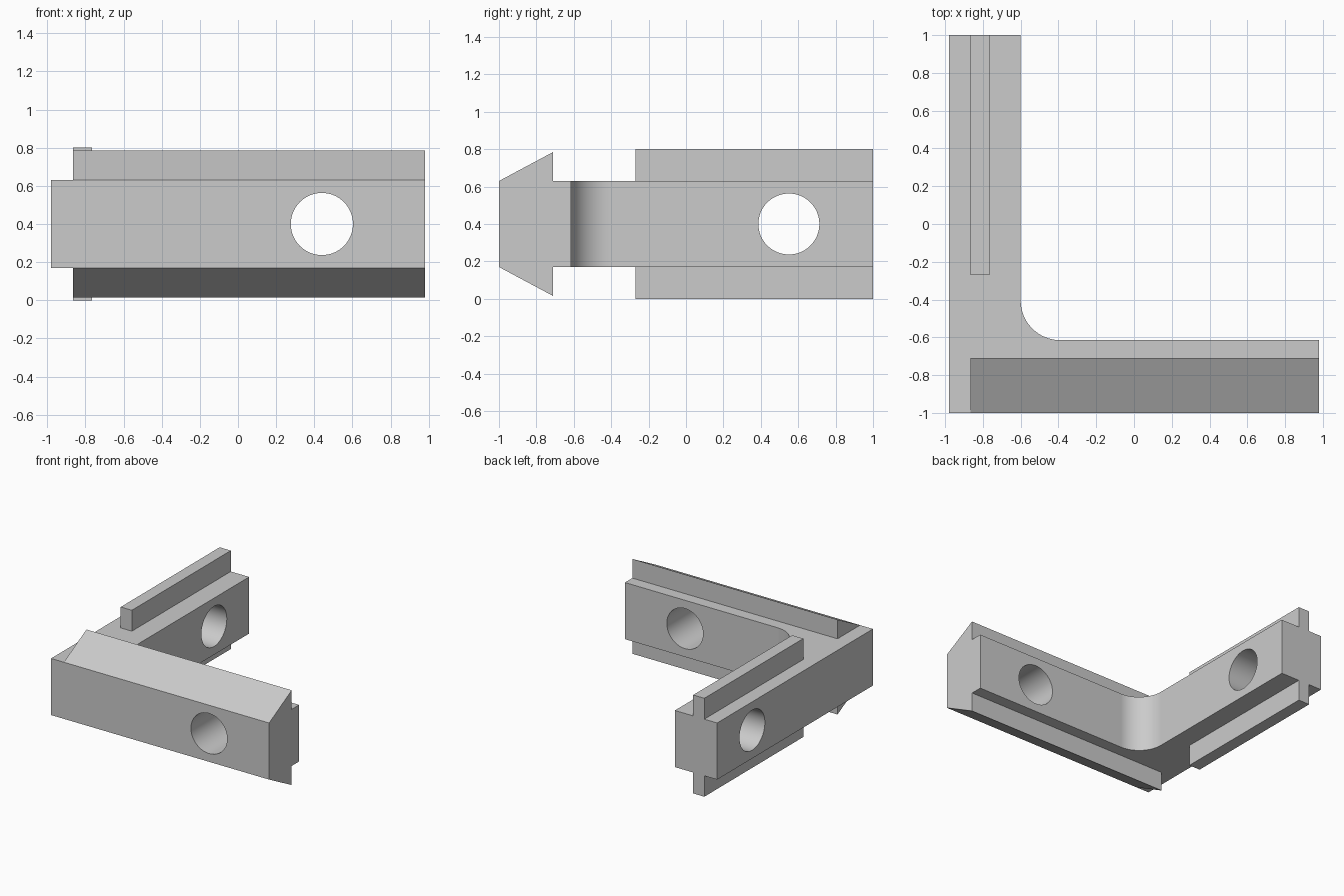
import bpy, bmesh, math
from mathutils import Matrix, Vector

cube = bpy.data.objects.get("Cube")
if cube:
    bpy.data.objects.remove(cube, do_unlink=True)

grey = bpy.data.materials.new("plain grey")
grey.use_nodes = True
colour = (0.6, 0.6, 0.6, 1)
grey.diffuse_color = colour
grey.node_tree.nodes["Principled BSDF"].inputs["Base Color"].default_value = colour

LOW, HIGH, MID = 0.17, 0.63, 0.40      # body bottom, top and mid height
SIDE, BACK = 0.98, 1.0                 # half width and half depth


def prism(name, outline, sweep):
    """Extrude a closed outline of 3D points along a vector."""
    bm = bmesh.new()
    face = bm.faces.new([bm.verts.new(p) for p in outline])
    extruded = bmesh.ops.extrude_face_region(bm, geom=[face], use_keep_orig=True)["geom"]
    moved = [v for v in extruded if isinstance(v, bmesh.types.BMVert)]
    bmesh.ops.translate(bm, verts=moved, vec=Vector(sweep))
    bmesh.ops.recalc_face_normals(bm, faces=bm.faces)
    mesh = bpy.data.meshes.new(name)
    bm.to_mesh(mesh)
    bm.free()
    mesh.materials.append(grey)
    obj = bpy.data.objects.new(name, mesh)
    bpy.context.collection.objects.link(obj)
    return obj


def drill(obj, centre, axis):
    """Cut a round through hole along the given axis."""
    bpy.ops.mesh.primitive_cylinder_add(vertices=64, radius=0.163, depth=1, location=centre,
                                        rotation=Vector(axis).to_track_quat("Z", "Y").to_euler())
    cutter = bpy.context.object
    cutter.hide_render = True
    cutter.data.materials.append(grey)
    mod = obj.modifiers.new("hole", "BOOLEAN")
    mod.operation = "DIFFERENCE"
    mod.solver = "EXACT"
    mod.object = cutter
    bpy.context.view_layer.objects.active = obj
    bpy.ops.object.modifier_apply(modifier=mod.name)
    bpy.data.objects.remove(cutter, do_unlink=True)


# L-shaped body with a rounded inner corner
inner_x, inner_y, radius, steps = -0.60, -0.615, 0.21, 24
outline = [(-SIDE, BACK), (-SIDE, -BACK), (SIDE, -BACK), (SIDE, inner_y)]
for i in range(steps + 1):
    a = math.radians(270) - math.pi / 2 * i / steps
    outline.append((inner_x + radius + radius * math.cos(a),
                    inner_y + radius + radius * math.sin(a)))
outline.append((inner_x, BACK))
body = prism("corner_body", [(x, y, LOW) for x, y in outline], (0, 0, HIGH - LOW))

# One hole through each arm
drill(body, (0.44, -0.81, MID), (0, 1, 0))
drill(body, (-0.79, 0.55, MID), (1, 0, 0))

bpy.ops.object.select_all(action="DESELECT")
body.select_set(True)
bpy.context.view_layer.objects.active = body
bpy.ops.object.shade_smooth_by_angle(angle=math.radians(30))
body.modifiers.new("flat sides", "WEIGHTED_NORMAL").keep_sharp = True

# Sloped wedges on the front arm and ribs on the side arm, above and below
start, rib_end, rib_front = -0.865, -0.765, -0.27
for name, sign in (("upper", 1), ("lower", -1)):
    base = MID + sign * (HIGH - MID)
    wedge = [(start, -BACK, base), (start, -0.71, base), (start, -0.71, base + sign * 0.155)]
    prism(name + "_wedge", wedge, (SIDE - start, 0, 0))
    rib = [(start, rib_front, base), (rib_end, rib_front, base),
           (rib_end, BACK, base), (start, BACK, base)]
    prism(name + "_rib", rib, (0, 0, sign * 0.17))
